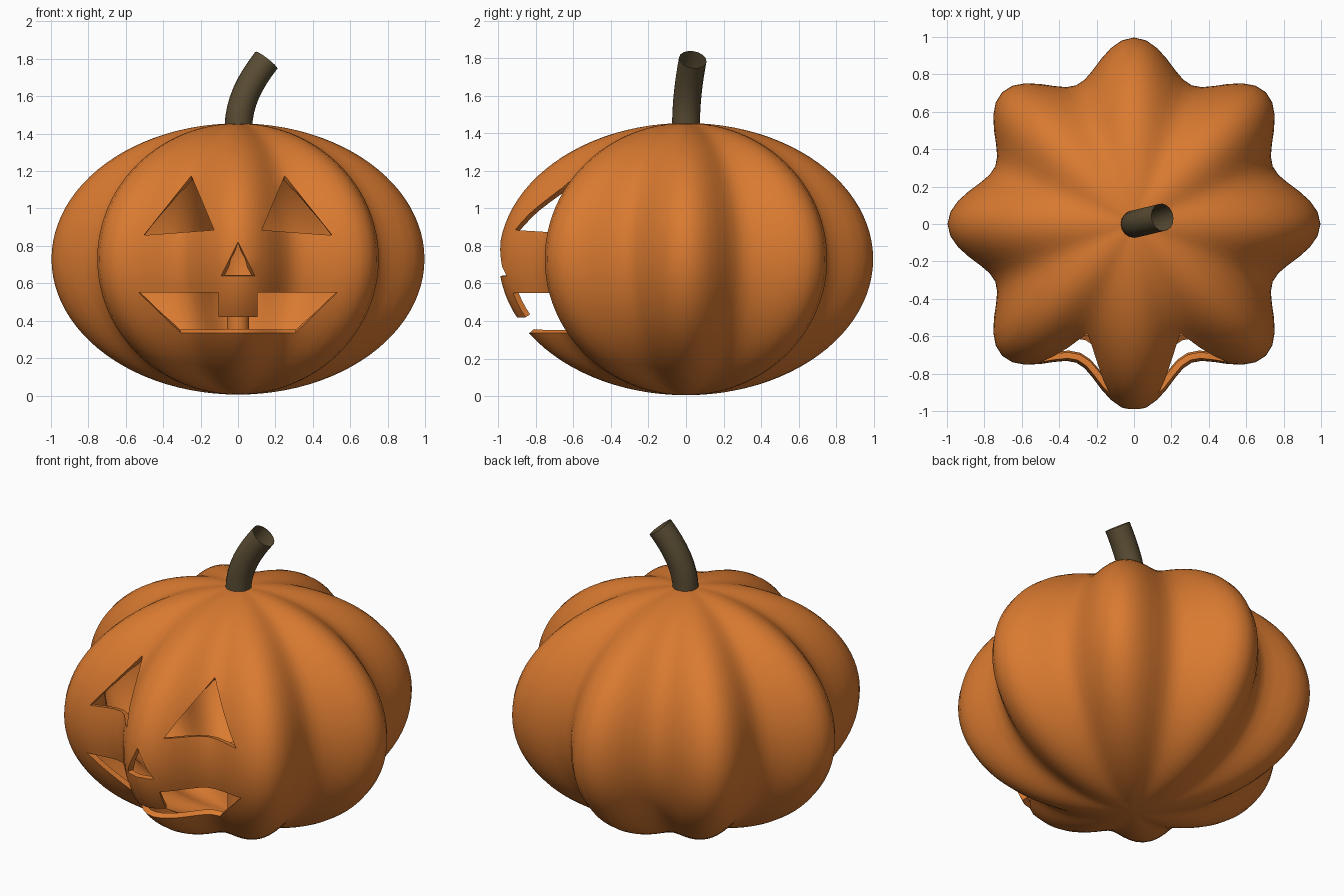
import bpy, bmesh, math

if "Cube" in bpy.data.objects:
    bpy.data.objects.remove(bpy.data.objects["Cube"])

CZ, HZ = 0.73, 0.725          # body centre height and half height
SEG, RINGS = 96, 48


def material(name, rgb):
    m = bpy.data.materials.new(name)
    m.diffuse_color = (*rgb, 1)
    m.use_nodes = True
    m.node_tree.nodes["Principled BSDF"].inputs["Base Color"].default_value = m.diffuse_color
    return m


orange = material("pumpkin orange", (0.70, 0.195, 0.03))
brown = material("stem brown", (0.10, 0.072, 0.033))


def new_object(name, bm, mat=None):
    me = bpy.data.meshes.new(name)
    bmesh.ops.recalc_face_normals(bm, faces=bm.faces)
    bm.to_mesh(me)
    bm.free()
    ob = bpy.data.objects.new(name, me)
    bpy.context.collection.objects.link(ob)
    if mat:
        me.materials.append(mat)
    return ob


def activate(ob):
    bpy.ops.object.select_all(action='DESELECT')
    ob.select_set(True)
    bpy.context.view_layer.objects.active = ob


def lobe(a):
    return 0.9 + 0.097 * math.cos(8 * a)


# Body: eight-lobed ellipsoid
bm = bmesh.new()
bmesh.ops.create_uvsphere(bm, u_segments=SEG, v_segments=RINGS, radius=1)
for v in bm.verts:
    k = lobe(math.atan2(v.co.y, v.co.x))
    v.co = (v.co.x * k, v.co.y * k, CZ + HZ * v.co.z)
body = new_object("pumpkin_body", bm, orange)

# Face openings as (x, z) outlines; the mouth keeps one tooth
eye = [(0.25, 1.175), (0.128, 0.885), (0.503, 0.857)]
openings = {
    "right_eye": eye,
    "left_eye": [(-x, z) for x, z in eye],
    "nose": [(0, 0.82), (-0.09, 0.64), (0.09, 0.64)],
    "mouth": [(-0.53, 0.55), (-0.105, 0.55), (-0.105, 0.42), (0.105, 0.42),
              (0.105, 0.55), (0.53, 0.55), (0.307, 0.335), (-0.307, 0.335)],
}
for name, outline in openings.items():
    bm = bmesh.new()
    front = bm.faces.new([bm.verts.new((x, -1.3, z)) for x, z in outline])
    ext = bmesh.ops.extrude_face_region(bm, geom=[front], use_keep_orig=True)
    for g in ext["geom"]:
        if isinstance(g, bmesh.types.BMVert):
            g.co.y = -0.3
    cutter = new_object(name + "_cutter", bm)
    cutter.hide_render = True
    activate(body)
    mod = body.modifiers.new(name, 'BOOLEAN')
    mod.operation, mod.solver, mod.object = 'DIFFERENCE', 'EXACT', cutter
    bpy.ops.object.modifier_apply(modifier=mod.name)
    bpy.data.objects.remove(cutter, do_unlink=True)

# Remove the cut walls (they reach deep inside), leaving an open skin
bm = bmesh.new()
bm.from_mesh(body.data)
deep = []
for v in bm.verts:
    r = math.hypot(v.co.x, v.co.y) / lobe(math.atan2(v.co.y, v.co.x))
    if math.hypot(r, (v.co.z - CZ) / HZ) < 0.9:
        deep.append(v)
bmesh.ops.delete(bm, geom=deep, context='VERTS')
bmesh.ops.remove_doubles(bm, verts=bm.verts, dist=0.0005)
bm.to_mesh(body.data)
bm.free()

# Thicken the skin inwards
activate(body)
mod = body.modifiers.new("rind", 'SOLIDIFY')
mod.thickness, mod.offset = 0.033, -1
bpy.ops.object.modifier_apply(modifier=mod.name)
bpy.ops.object.shade_smooth_by_angle(angle=math.radians(35))

# Candle standing inside
bm = bmesh.new()
bmesh.ops.create_cone(bm, cap_ends=True, segments=24, radius1=0.06,
                      radius2=0.06, depth=0.42)
bmesh.ops.translate(bm, verts=bm.verts, vec=(0, 0, 0.25))
candle = new_object("candle", bm, orange)
activate(candle)
bpy.ops.object.shade_smooth_by_angle(angle=math.radians(35))

# Stem: bent open tube
cu = bpy.data.curves.new("stem", 'CURVE')
cu.dimensions = '3D'
cu.bevel_depth, cu.bevel_resolution, cu.resolution_u = 0.074, 6, 8
sp = cu.splines.new('BEZIER')
sp.bezier_points.add(1)
path = [((0.002, 0, 1.43), (0, 0, 1.29), (0.004, 0, 1.57)),
        ((0.152, 0.036, 1.793), (0.065, 0.015, 1.68), (0.24, 0.057, 1.906))]
for p, (co, hl, hr) in zip(sp.bezier_points, path):
    p.handle_left_type = p.handle_right_type = 'FREE'
    p.co, p.handle_left, p.handle_right = co, hl, hr
stem = bpy.data.objects.new("stem", cu)
bpy.context.collection.objects.link(stem)
cu.materials.append(brown)
activate(stem)
bpy.ops.object.convert(target='MESH')
bpy.ops.object.shade_smooth_by_angle(angle=math.radians(35))
